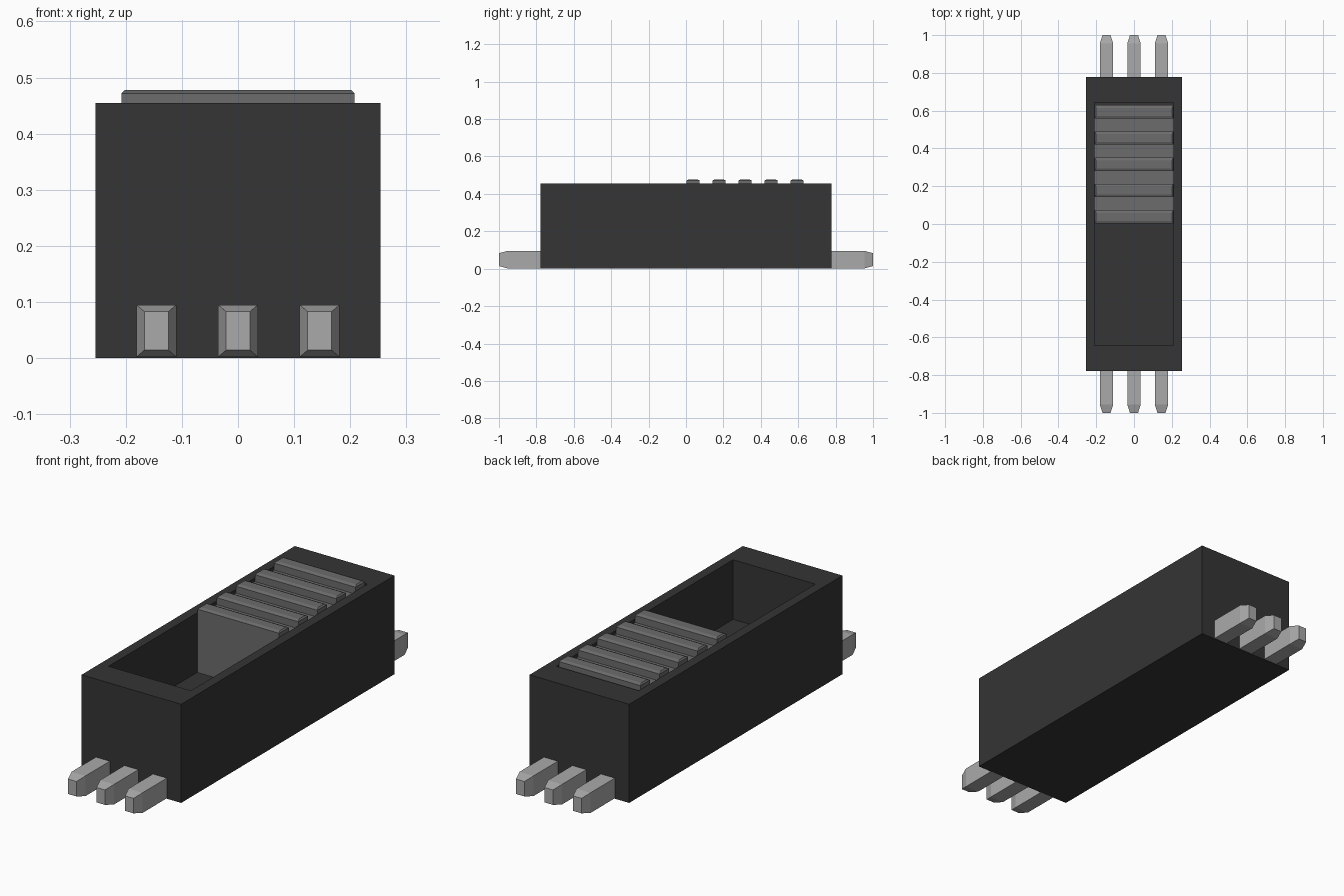
import bpy, bmesh

if "Cube" in bpy.data.objects:
    bpy.data.objects.remove(bpy.data.objects["Cube"])


def material(name, v):
    m = bpy.data.materials.new(name)
    m.diffuse_color = (v, v, v, 1)
    m.use_nodes = True
    m.node_tree.nodes["Principled BSDF"].inputs["Base Color"].default_value = m.diffuse_color
    return m


def loft(bm, loops):
    """Skin a chain of four-corner loops and cap both ends."""
    rings = [[bm.verts.new(p) for p in loop] for loop in loops]
    for a, b in zip(rings, rings[1:]):
        for i in range(4):
            j = (i + 1) % 4
            bm.faces.new((a[i], a[j], b[j], b[i]))
    bm.faces.new(rings[0][::-1])
    bm.faces.new(rings[-1])


def rect_z(hx, y0, y1, z):
    return [(-hx, y0, z), (hx, y0, z), (hx, y1, z), (-hx, y1, z)]


def rect_y(cx, hx, z0, z1, y):
    return [(cx - hx, y, z0), (cx + hx, y, z0), (cx + hx, y, z1), (cx - hx, y, z1)]


def finish(bm, name, mat):
    bmesh.ops.recalc_face_normals(bm, faces=bm.faces)
    mesh = bpy.data.meshes.new(name)
    bm.to_mesh(mesh)
    bm.free()
    mesh.materials.append(mat)
    ob = bpy.data.objects.new(name, mesh)
    bpy.context.collection.objects.link(ob)
    return ob


black = material("black_plastic", 0.035)
grey = material("grey_plastic", 0.15)
metal = material("pin_metal", 0.4)

FLOOR, RIM = 0.18, 0.455

# Housing: outer walls, rim, then down into the open cavity
bm = bmesh.new()
loft(bm, [rect_z(0.254, -0.777, 0.777, 0.0),
          rect_z(0.254, -0.777, 0.777, RIM),
          rect_z(0.21, -0.643, 0.643, RIM),
          rect_z(0.21, -0.643, 0.643, FLOOR)])
finish(bm, "housing", black)

# Slider block with five bevelled grip ridges
Y0, W, PITCH, VALLEY = 0.003, 0.07, 0.139, 0.44
bm = bmesh.new()
loft(bm, [rect_z(0.208, Y0, Y0 + 4 * PITCH + W, z) for z in (FLOOR, VALLEY)])
for i in range(5):
    a = Y0 + i * PITCH
    b = a + W
    loft(bm, [rect_z(0.208, a, b, VALLEY),
              rect_z(0.208, a, b, 0.472),
              rect_z(0.202, a + 0.014, b - 0.014, 0.478)])
finish(bm, "slider", grey)

# Three pins with tapered tips, mirrored to the opposite end
for i, name in enumerate(("left", "middle", "right")):
    cx = (i - 1) * 0.1455
    bm = bmesh.new()
    loft(bm, [rect_y(cx, 0.0355, 0.002, 0.095, -0.76),
              rect_y(cx, 0.0355, 0.002, 0.095, -0.955),
              rect_y(cx, 0.0215, 0.014, 0.083, -1.0)])
    pin = finish(bm, name + "_pins", metal)
    mod = pin.modifiers.new("mirror", 'MIRROR')
    mod.use_axis = (False, True, False)
    mod.use_mirror_merge = False
